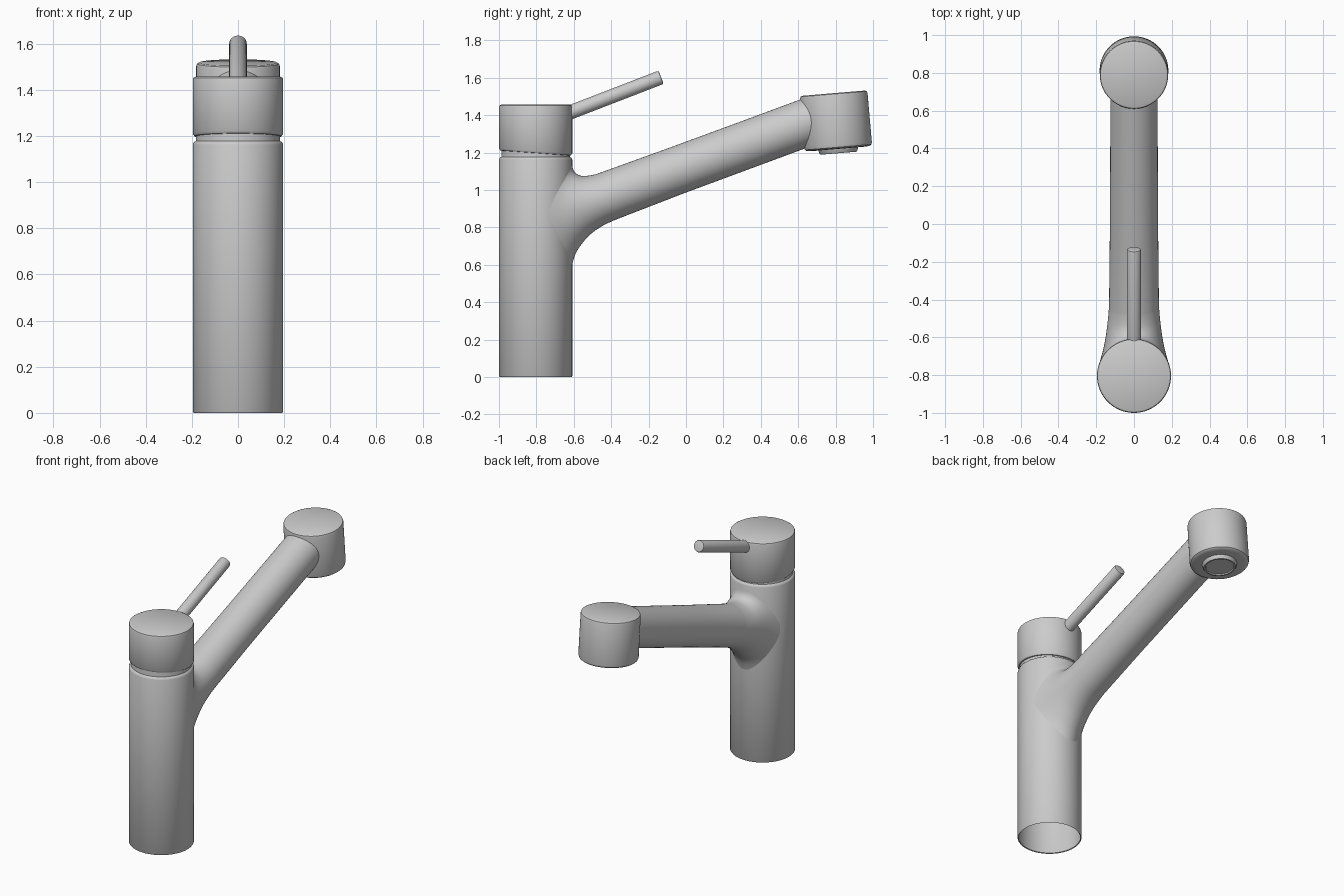
import bpy, bmesh, math
from mathutils import Vector, Matrix

if "Cube" in bpy.data.objects:
    bpy.data.objects.remove(bpy.data.objects["Cube"])

SEG = 64
BODY_Y = -0.804


def make_object(name, rings, cap_start=False, cap_end=False, matrix=None):
    """Skin a list of closed rings into a smooth object."""
    bm = bmesh.new()
    loops = [[bm.verts.new(p) for p in ring] for ring in rings]
    for a, b in zip(loops, loops[1:]):
        n = len(a)
        for i in range(n):
            j = (i + 1) % n
            bm.faces.new((a[i], a[j], b[j], b[i]))
    if cap_start:
        bm.faces.new(loops[0][::-1])
    if cap_end:
        bm.faces.new(loops[-1])
    bmesh.ops.recalc_face_normals(bm, faces=bm.faces)
    me = bpy.data.meshes.new(name)
    bm.to_mesh(me)
    bm.free()
    ob = bpy.data.objects.new(name, me)
    bpy.context.collection.objects.link(ob)
    if matrix is not None:
        ob.matrix_world = matrix
    bpy.ops.object.select_all(action='DESELECT')
    ob.select_set(True)
    bpy.context.view_layer.objects.active = ob
    bpy.ops.object.shade_smooth_by_angle(angle=math.radians(35))
    return ob


def lathe_rings(profile, seg=SEG):
    return [[Vector((r * math.cos(2 * math.pi * i / seg), r * math.sin(2 * math.pi * i / seg), z))
             for i in range(seg)] for r, z in profile]


# Body: tube open at the bottom, stepping in to the neck under the cap
at_body = Matrix.Translation((0, BODY_Y, 0))
make_object("body", lathe_rings([
    (0.188, 0.004), (0.192, 0.0), (0.196, 0.006), (0.196, 1.162), (0.192, 1.172),
    (0.183, 1.178), (0.181, 1.24)]), matrix=at_body)

# Cap: lower edge slopes down toward the spout
cap_rings = lathe_rings([
    (0.178, 1.197), (0.189, 1.199), (0.196, 1.21), (0.196, 1.443),
    (0.193, 1.452), (0.184, 1.457)])
for ring in cap_rings[:3]:
    for p in ring:
        p.z -= 0.07 * p.y
make_object("control_cap", cap_rings, True, True, at_body)

# Handle: thin rod rising from the cap
start, end = Vector((0, -0.68, 1.392)), Vector((0, -0.133, 1.603))
axis = end - start
L = axis.length
make_object("handle", lathe_rings([
    (0.038, 0), (0.038, L - 0.01), (0.035, L - 0.002), (0.028, L)], 32), True, True,
    Matrix.Translation(start) @ axis.to_track_quat('Z', 'Y').to_matrix().to_4x4())

# Spout: sections as (top y, top z, bottom y, bottom z, half width, wrap round body)
sections = [
    (-0.612, 1.155, -0.612, 0.59, 0.182, 0.12),
    (-0.603, 1.11, -0.585, 0.67, 0.162, 0.065),
    (-0.582, 1.085, -0.525, 0.75, 0.147, 0.025),
    (-0.545, 1.075, -0.455, 0.803, 0.138, 0.005),
    (-0.48, 1.085, -0.38, 0.84, 0.132, 0),
    (-0.10, 1.222, -0.01, 0.983, 0.128, 0),
    (0.27, 1.358, 0.36, 1.12, 0.126, 0),
    (0.635, 1.493, 0.724, 1.255, 0.125, 0),
]


def catmull(p, t):
    return [0.5 * (2 * b + (c - a) * t + (2 * a - 5 * b + 4 * c - d) * t * t
                   + (3 * b - a - 3 * c + d) * t ** 3) for a, b, c, d in zip(*p)]


def section_ring(s):
    top, bottom = Vector((0, s[0], s[1])), Vector((0, s[2], s[3]))
    mid, half = (top + bottom) / 2, (top - bottom) / 2
    ring = []
    for i in range(SEG):
        t = 2 * math.pi * i / SEG
        ring.append(mid + half * math.cos(t)
                    + Vector((s[4] * math.sin(t), -s[5] * math.sin(t) ** 2, 0)))
    return ring


rings = []
for k in range(len(sections) - 1):
    if k >= 4:
        # straight part needs no easing
        rings.append(section_ring(sections[k]))
        continue
    pts = [sections[max(k - 1, 0)], sections[k], sections[k + 1], sections[k + 2]]
    if k == 3:
        pts[3] = (-0.42, 1.107, -0.32, 0.862, 0.131, 0)
    rings += [section_ring(catmull(pts, j / 5)) for j in range(5)]
rings.append(section_ring(sections[-1]))
make_object("spout", rings)

# Spray head: slightly tilted drum with rounded rims
tilt = Matrix.Translation((0, 0.814, 1.22)) @ Matrix.Rotation(math.radians(4.8), 4, 'X')
make_object("spray_head", lathe_rings([
    (0.150, 0.0), (0.170, 0.003), (0.178, 0.009), (0.182, 0.022), (0.181, 0.284),
    (0.178, 0.294), (0.168, 0.299)]), True, True, tilt)

# Outlet: low stepped disc under the head
make_object("outlet", lathe_rings([
    (0.085, -0.016), (0.088, -0.023), (0.097, -0.023), (0.102, -0.016), (0.108, 0.005)]),
    True, False, tilt)
